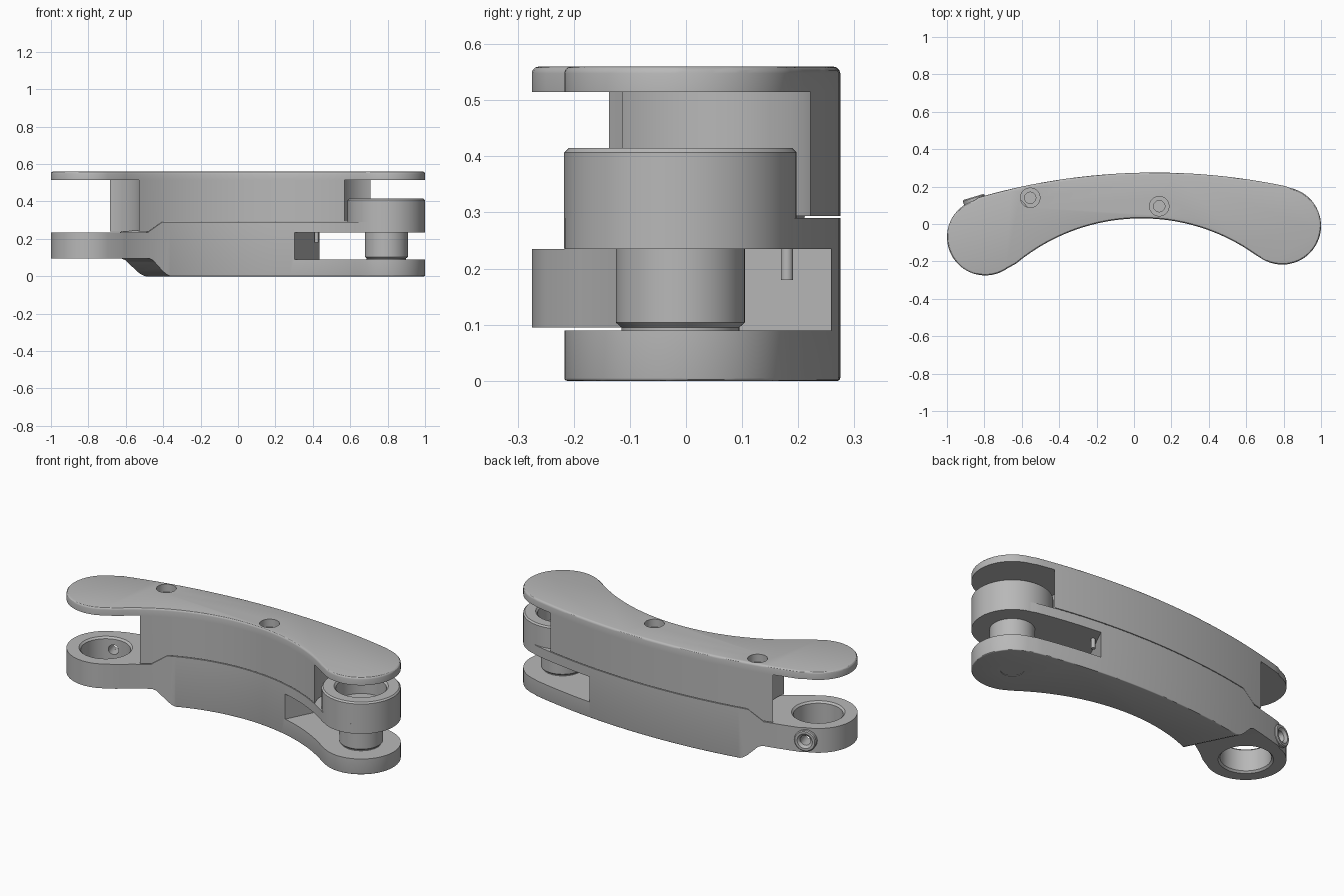
import bpy, bmesh, math
from mathutils import Matrix, Vector

cube = bpy.data.objects.get("Cube")
if cube:
    bpy.data.objects.remove(cube, do_unlink=True)

metal = bpy.data.materials.new("satin grey metal")
metal.use_nodes = True
GREY = (0.48, 0.48, 0.48, 1)
metal.diffuse_color = GREY
metal.node_tree.nodes["Principled BSDF"].inputs["Base Color"].default_value = GREY

RIGHT = (0.793, -0.01)    # pivot centres of the two ends
LEFT = (-0.795, -0.07)


# ---------- helpers ----------
def finish(name, bm):
    bmesh.ops.recalc_face_normals(bm, faces=bm.faces)
    if bm.calc_volume(signed=True) < 0:
        bmesh.ops.reverse_faces(bm, faces=bm.faces)
    mesh = bpy.data.meshes.new(name)
    bm.to_mesh(mesh)
    bm.free()
    mesh.materials.append(metal)
    obj = bpy.data.objects.new(name, mesh)
    bpy.context.collection.objects.link(obj)
    return obj


def loft(name, ring_a, ring_b, bevel_a=0, bevel_b=0):
    """Closed solid between two matching rings, with optional rounded rims."""
    bm = bmesh.new()
    a = [bm.verts.new(p) for p in ring_a]
    b = [bm.verts.new(p) for p in ring_b]
    n = len(a)
    cap_a, cap_b = bm.faces.new(a), bm.faces.new(b)
    for i in range(n):
        j = (i + 1) % n
        bm.faces.new((a[i], a[j], b[j], b[i]))
    bmesh.ops.recalc_face_normals(bm, faces=bm.faces)
    rims = [(list(cap_a.edges), bevel_a), (list(cap_b.edges), bevel_b)]
    for edges, width in rims:
        if width:
            bmesh.ops.bevel(bm, geom=edges, offset=width, segments=3,
                            profile=0.5, affect='EDGES')
    return finish(name, bm)


def prism(name, pts, z0, z1, **kw):
    return loft(name, [(x, y, z0) for x, y in pts], [(x, y, z1) for x, y in pts], **kw)


def side_prism(name, profile, shear):
    """Side profile (x, z) swept through the depth along a slanted line."""
    rings = [[(x + shear * (y + 0.07), y, z) for x, z in profile] for y in (-0.5, 0.5)]
    return loft(name, *rings)


def arc(c, r, a0, a1, n=32):
    angles = [math.radians(a0 + (a1 - a0) * i / n) for i in range(n + 1)]
    return [(c[0] + r * math.cos(t), c[1] + r * math.sin(t)) for t in angles]


def circle(c, r, n=64):
    return arc(c, r, 0, 360, n)[:-1]


def sweep(cx, cy, r, x0, x1, n=48):
    """Upper part of a large circle between two x positions."""
    xs = [x0 + (x1 - x0) * i / n for i in range(n + 1)]
    return [(x, cy + math.sqrt(r * r - (x - cx) ** 2)) for x in xs]


def lathe(name, profile, matrix, n=64):
    """Closed (radius, height) profile turned around the local z axis."""
    bm = bmesh.new()
    verts = [bm.verts.new((r, 0, z)) for r, z in profile]
    edges = [bm.edges.new((verts[i - 1], verts[i])) for i in range(len(verts))]
    bmesh.ops.spin(bm, geom=verts + edges, cent=(0, 0, 0), axis=(0, 0, 1),
                   angle=2 * math.pi, steps=n, use_duplicate=False)
    bmesh.ops.remove_doubles(bm, verts=bm.verts, dist=1e-5)
    # drop the leftover spin axis edges
    bmesh.ops.delete(bm, geom=[e for e in bm.edges if not e.link_faces], context='EDGES')
    bm.transform(matrix)
    return finish(name, bm)


def subtract(obj, cutter):
    mod = obj.modifiers.new("cut", 'BOOLEAN')
    mod.object, mod.operation, mod.solver = cutter, 'DIFFERENCE', 'EXACT'
    bpy.ops.object.select_all(action='DESELECT')
    bpy.context.view_layer.objects.active = obj
    obj.select_set(True)
    bpy.ops.object.modifier_apply(modifier=mod.name)
    bpy.data.objects.remove(cutter, do_unlink=True)


def at(c):
    return Matrix.Translation((c[0], c[1], 0))


# ---------- curved plan outline shared by cover, block and body ----------
outline = (arc(RIGHT, 0.207, -120, 78) + sweep(0.11, -3.125, 3.4, 0.81, -0.83)
           + arc(LEFT, 0.205, 107, 305) + sweep(0.04, -1.02, 1.05, -0.63, 0.65))

# ---------- top cover ----------
cover = prism("top_cover", outline, 0.515, 0.56, bevel_b=0.012)

# ---------- upper block, scooped out around both pivots ----------
block = prism("upper_block", outline, 0.24, 0.515)
subtract(block, prism("cutter", circle(LEFT, 0.275, 96), 0.1, 0.7))
subtract(block, prism("cutter", circle(RIGHT, 0.247, 96), 0.1, 0.7))
subtract(block, side_prism("cutter", [(-0.5, 0.1), (-0.5, 0.238), (-0.4, 0.294),
                                      (1.5, 0.294), (1.5, 0.1)], -0.5))

# ---------- counterbored screw holes through cover into block ----------
for c in ((-0.555, 0.14), (0.135, 0.095)):
    subtract(cover, prism("cutter", circle(c, 0.052, 40), 0.5, 0.6))
    subtract(block, prism("cutter", circle(c, 0.03, 40), 0.42, 0.6))

# ---------- lower body with stepped left arm and open right fork ----------
body = prism("lower_body", outline, 0, 0.29, bevel_a=0.005)
subtract(body, side_prism("cutter", [(-1.5, 0.095), (-0.49, 0.095), (-0.465, 0.085),
                                     (-0.40, 0.027), (-0.375, 0.01), (-0.345, -0.002),
                                     (-0.345, -0.1), (-1.5, -0.1)], -0.5))
subtract(body, side_prism("cutter", [(-1.5, 0.235), (-0.5, 0.235), (-0.4, 0.292),
                                     (-0.4, 0.4), (-1.5, 0.4)], -0.5))
subtract(body, side_prism("cutter", [(0.27, 0.09), (1.8, 0.09),
                                     (1.8, 0.235), (0.27, 0.235)], 0.5))

# left eye, with chamfered rims
subtract(body, lathe("cutter", [(0, 0.05), (0.14, 0.05), (0.14, 0.095), (0.13, 0.105),
                                (0.13, 0.225), (0.14, 0.235), (0.14, 0.3), (0, 0.3)], at(LEFT)))

# radial port through the eye wall, and its collar
port_dir = Vector((-0.285, 0.958, 0)).normalized()
port = (Matrix.Translation((LEFT[0], LEFT[1], 0.165))
        @ port_dir.to_track_quat('Z', 'Y').to_matrix().to_4x4())
subtract(body, lathe("cutter", [(0, 0.09), (0.028, 0.09), (0.028, 0.3), (0, 0.3)], port, 32))
collar = lathe("port_collar", [(0.028, 0.19), (0.06, 0.19), (0.06, 0.218), (0.055, 0.224),
                               (0.042, 0.224), (0.028, 0.212)], port, 40)

# shallow round pin seat under the right end
subtract(body, prism("cutter", circle(RIGHT, 0.06), -0.1, 0.003))

# ---------- right boss, pivot pin, stop peg ----------
boss = lathe("right_boss", [(0, 0.236), (0.207, 0.236), (0.207, 0.407), (0.199, 0.415),
                            (0.142, 0.415), (0.132, 0.405), (0.132, 0.31), (0, 0.31)], at(RIGHT))
pin = lathe("pivot_pin", [(0, 0.08), (0.105, 0.08), (0.105, 0.095), (0.115, 0.104),
                          (0.115, 0.25), (0, 0.25)], at(RIGHT))
peg = prism("stop_peg", circle((0.42, 0.18), 0.011, 24), 0.18, 0.24)

# ---------- shading ----------
for obj in (cover, block, body, collar, boss, pin, peg):
    bpy.ops.object.select_all(action='DESELECT')
    bpy.context.view_layer.objects.active = obj
    obj.select_set(True)
    bpy.ops.object.shade_smooth_by_angle(angle=math.radians(30))
